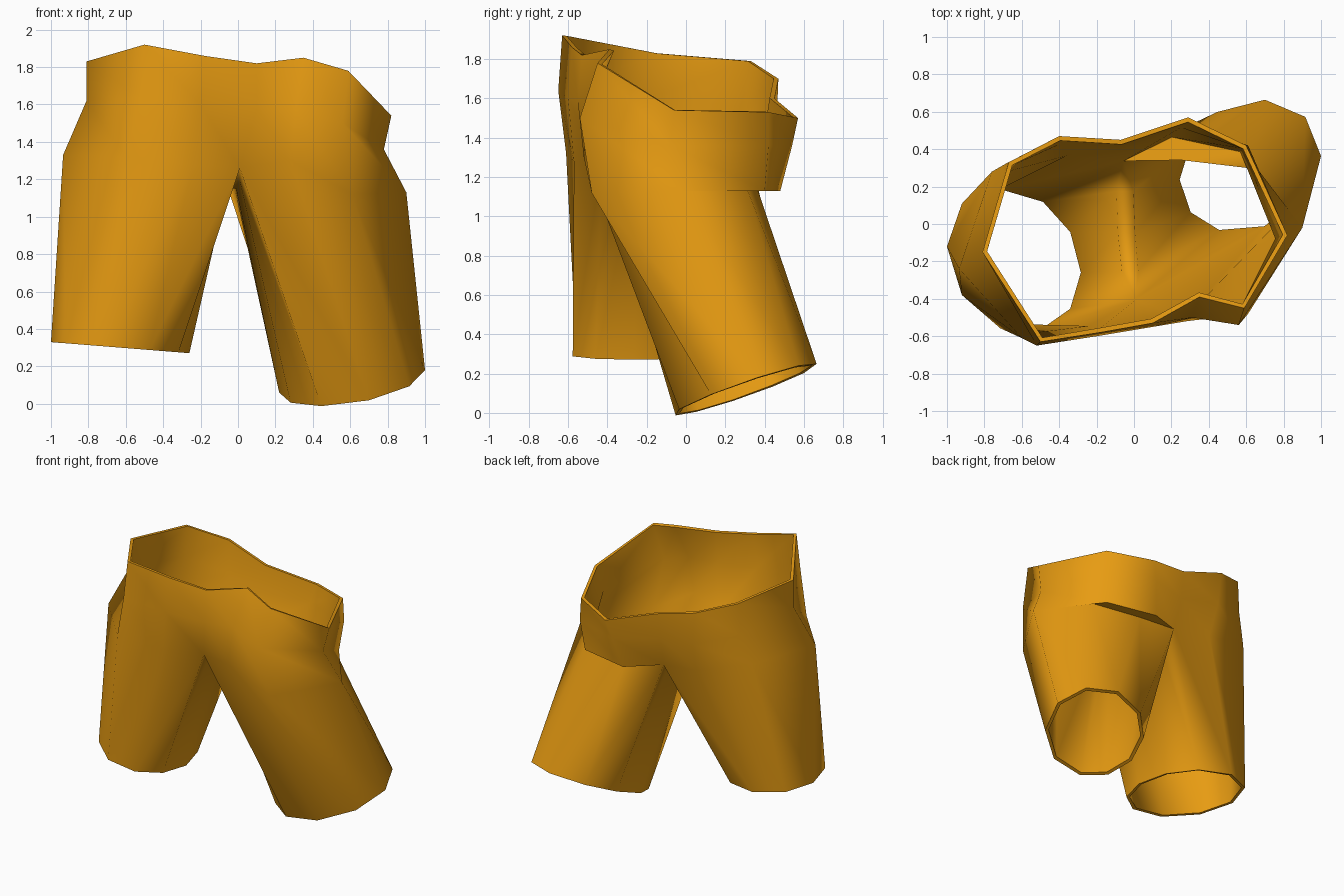
import bpy
import bmesh
from math import cos, sin, radians
from mathutils import Vector

default_cube = bpy.data.objects.get("Cube")
if default_cube:
    bpy.data.objects.remove(default_cube)

# Outline rings run from front centre, past the model's left side, to the back and round.
WAIST = [(.1, -.53, 1.82), (.35, -.39, 1.85), (.59, -.45, 1.78), (.82, -.06, 1.54),
         (.6, .42, 1.53), (.29, .57, 1.5), (-.07, .45, 1.6), (-.4, .47, 1.7),
         (-.67, .33, 1.79), (-.81, -.15, 1.83), (-.5, -.63, 1.92), (-.18, -.58, 1.86)]
YOKE = [(.1, -.55, 1.58), (.31, -.5, 1.58), (.56, -.54, 1.5), (.78, -.08, 1.36),
        (.61, .42, 1.36), (.25, .54, 1.36), (-.08, .42, 1.4), (-.38, .46, 1.45),
        (-.69, .32, 1.55), (-.81, -.15, 1.62), (-.52, -.65, 1.64), (-.2, -.6, 1.6)]
HIP = [(.01, -.43, 1.26), (.28, -.52, 1.3), (.61, -.48, 1.12), (.9, -.02, 1.13),
       (.58, .4, 1.13), (.2, .48, 1.13), (-.06, .36, 1.17), (-.36, .39, 1.22),
       (-.76, .28, 1.33), (-.935, -.24, 1.33), (-.6, -.61, 1.32), (-.24, -.57, 1.28)]
CROTCH = [(-.02, .18, 1.16), (-.01, -.05, 1.15), (.01, -.26, 1.19)]


def add_ring(bm, points):
    return [bm.verts.new(p) for p in points]


def add_face(bm, loop):
    """Make a face, dropping repeated corners."""
    bm.faces.new(list(dict.fromkeys(loop)))


def bridge(bm, upper, lower):
    """Join two closed rings with outward-facing quads."""
    count = len(upper)
    for i in range(count):
        j = (i + 1) % count
        add_face(bm, [upper[i], lower[i], lower[j], upper[j]])


def tuck_under(bm, ring, spots):
    """Fold some ring corners inwards to make an overhanging lip."""
    tucked = list(ring)
    for index, spot in spots.items():
        tucked[index] = bm.verts.new(spot)
    for i in range(min(spots) - 1, max(spots) + 1):
        add_face(bm, [ring[i], tucked[i], tucked[i + 1], ring[i + 1]])
    return tucked


def hem_points(centre, radius, slope, facing, skew):
    """Tilted, skewed oval; the outer side has six segments, the inner side four."""
    outer = [-115 + 230 * i / 6 for i in range(7)]
    inner = [115 + 130 * i / 4 for i in range(1, 4)]
    points = []
    for angle in outer + inner:
        dx = radius[0] * cos(radians(angle + facing))
        dy = radius[1] * sin(radians(angle + facing + skew))
        points.append(centre + Vector((dx, dy, dx * slope[0] + dy * slope[1])))
    return points


bm = bmesh.new()

# Waistband, seat and hips
waist, yoke, hip = (add_ring(bm, ring) for ring in (WAIST, YOKE, HIP))
bridge(bm, waist, yoke)
bridge(bm, yoke, hip)

# Crotch gusset between the inner thighs
left_seam = add_ring(bm, CROTCH)
right_seam = add_ring(bm, [(x - .06, y, z) for x, y, z in CROTCH])
left_rail = [hip[6]] + left_seam + [hip[0]]
right_rail = [hip[6]] + right_seam + [hip[0]]
for i in range(len(left_rail) - 1):
    add_face(bm, [left_rail[i], left_rail[i + 1], right_rail[i + 1], right_rail[i]])

# Left leg, tucked in under the seat
left_top = tuck_under(bm, hip[:7] + left_seam, {4: (.63, .31, 1.14), 5: (.25, .36, 1.15)})
left_hem = hem_points(Vector((.61, .3, .12)), (.39, .365), (.1, .33), 0, 10)
bridge(bm, left_top, add_ring(bm, left_hem))

# Right leg
right_top = hip[6:] + hip[:1] + right_seam[::-1]
right_hem = hem_points(Vector((-.63, -.19, .3)), (.37, .4), (-.08, 0), 180, -10)
bridge(bm, right_top, add_ring(bm, right_hem))

mesh = bpy.data.meshes.new("shorts")
bm.to_mesh(mesh)
bm.free()
shorts = bpy.data.objects.new("shorts", mesh)
bpy.context.collection.objects.link(shorts)

# Orange cloth
cloth = bpy.data.materials.new("orange_cloth")
cloth.use_nodes = True
colour = (.8, .33, .006, 1)
cloth.diffuse_color = colour
cloth.node_tree.nodes["Principled BSDF"].inputs["Base Color"].default_value = colour
mesh.materials.append(cloth)

# Cloth thickness, then smooth shading with crisp hems
bpy.ops.object.select_all(action="DESELECT")
bpy.context.view_layer.objects.active = shorts
shorts.select_set(True)
wall = shorts.modifiers.new("cloth_thickness", "SOLIDIFY")
wall.thickness = .025
wall.offset = -1
bpy.ops.object.modifier_apply(modifier=wall.name)
bpy.ops.object.shade_smooth_by_angle(angle=radians(80))
